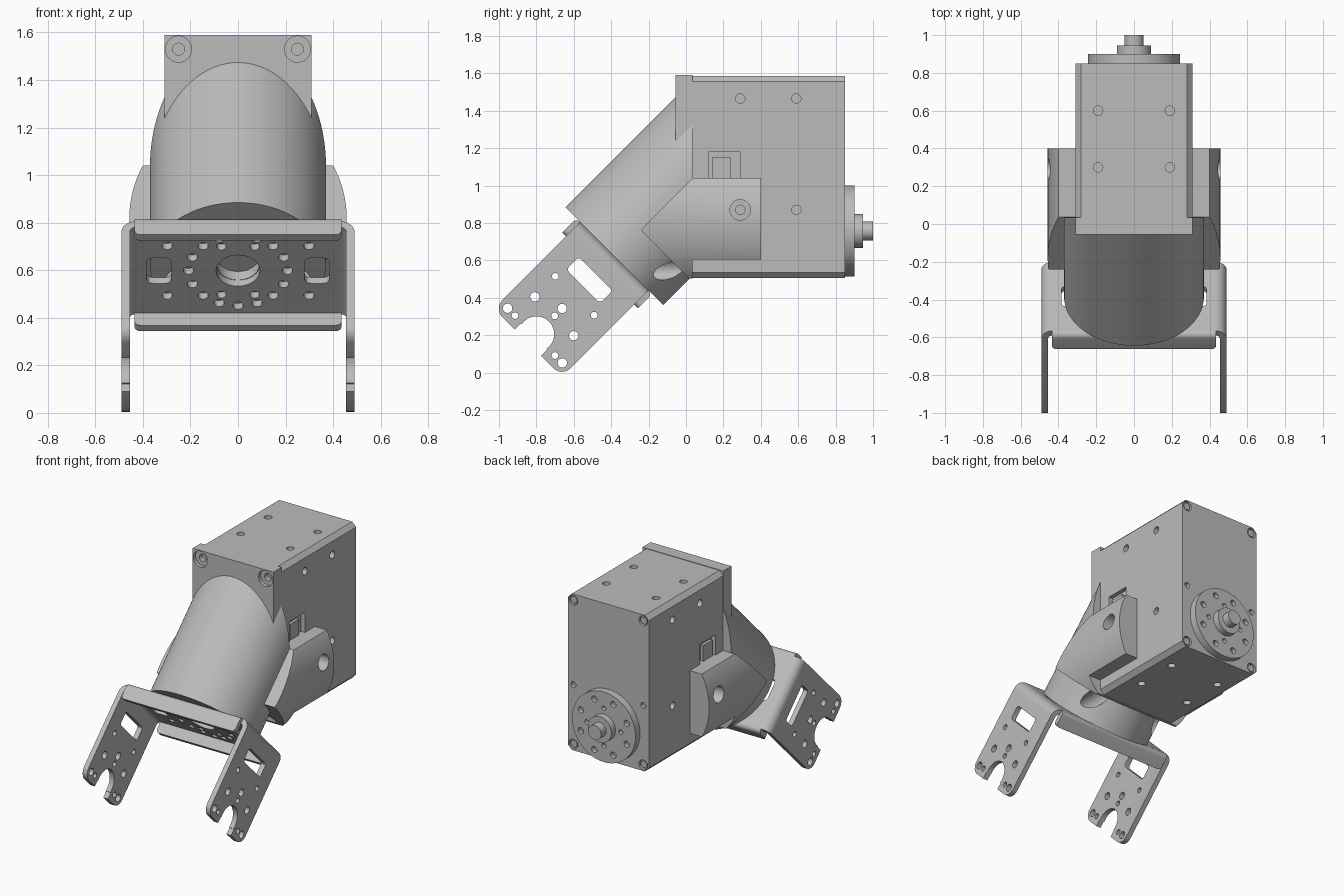
import bpy, bmesh
from math import pi, sin, cos, sqrt, radians
from mathutils import Matrix, Vector

if "Cube" in bpy.data.objects:
    bpy.data.objects.remove(bpy.data.objects["Cube"])

GREY = bpy.data.materials.new("machined_grey")
GREY.use_nodes = True
GREY.diffuse_color = (0.5, 0.5, 0.5, 1)
GREY.node_tree.nodes["Principled BSDF"].inputs["Base Color"].default_value = (0.5, 0.5, 0.5, 1)

# Tilted frame: local y runs down the 45 degree tube axis, local z across it
R = sqrt(0.5)
TILT = Matrix(((-1, 0, 0), (0, -R, -R), (0, -R, R))).to_4x4()
ROT = {'x': Matrix.Rotation(pi / 2, 4, 'Y'), 'y': Matrix.Rotation(pi / 2, 4, 'X'), 'z': Matrix()}
MID = 0.711
SIDES = (-1, 1)


def cyl(bm, axis, centre, r, length, n=20):
    bmesh.ops.create_cone(bm, cap_ends=True, segments=n, radius1=r, radius2=r, depth=length,
                          matrix=Matrix.Translation(centre) @ ROT[axis])


def box(bm, x, y, z):
    size = Matrix.Diagonal((x[1] - x[0], y[1] - y[0], z[1] - z[0], 1))
    mid = Vector((sum(x), sum(y), sum(z))) / 2
    return bmesh.ops.create_cube(bm, size=1, matrix=Matrix.Translation(mid) @ size)["verts"]


def bevel(bm, rule, offset, segments=1):
    """Bevel every edge whose midpoint and direction pass the rule."""
    picked = [e for e in bm.edges if rule((e.verts[0].co + e.verts[1].co) / 2,
                                         (e.verts[1].co - e.verts[0].co).normalized())]
    bmesh.ops.bevel(bm, geom=picked, offset=offset, segments=segments, profile=0.5,
                    affect='EDGES', clamp_overlap=True)


def prism(bm, points, axis, a, b):
    """Extrude a 2D outline between a and b along x or z."""
    place = (lambda p: (a, *p)) if axis == 'x' else (lambda p: (*p, a))
    face = bm.faces.new([bm.verts.new(place(p)) for p in points])
    ext = bmesh.ops.extrude_face_region(bm, geom=[face])["geom"]
    move = (b - a, 0, 0) if axis == 'x' else (0, 0, b - a)
    bmesh.ops.translate(bm, vec=move, verts=[g for g in ext if isinstance(g, bmesh.types.BMVert)])
    bmesh.ops.recalc_face_normals(bm, faces=bm.faces[:])


def make(name, bm, matrix=None):
    if matrix:
        bmesh.ops.transform(bm, matrix=matrix, verts=bm.verts[:])
    bmesh.ops.recalc_face_normals(bm, faces=bm.faces[:])
    mesh = bpy.data.meshes.new(name)
    bm.to_mesh(mesh)
    bm.free()
    mesh.materials.append(GREY)
    ob = bpy.data.objects.new(name, mesh)
    bpy.context.scene.collection.objects.link(ob)
    return ob


def boolean(ob, bm, op='DIFFERENCE', matrix=None):
    tool = make("cutter", bm, matrix)
    tool.hide_render = True
    mod = ob.modifiers.new("cut", 'BOOLEAN')
    mod.operation, mod.object, mod.solver = op, tool, 'EXACT'
    bpy.context.view_layer.update()
    ob_eval = ob.evaluated_get(bpy.context.evaluated_depsgraph_get())
    mesh = bpy.data.meshes.new_from_object(ob_eval)
    ob.modifiers.clear()
    ob.data = mesh
    bpy.data.objects.remove(tool)


parts = []

# Motor housing with chamfered long edges
bm = bmesh.new()
box(bm, (-0.31, 0.31), (0.035, 0.85), (0.505, 1.587))
bevel(bm, lambda m, d: abs(d.y) > 0.9, 0.03)
housing = make("motor_housing", bm)
bm = bmesh.new()
for s in SIDES:
    for y in (0.29, 0.59):
        for z in (0.87, 1.465):
            cyl(bm, 'x', (s * 0.31, y, z), 0.025, 0.08)
    for y in (0.3, 0.6):
        for z in (0.505, 1.587):
            cyl(bm, 'z', (s * 0.19, y, z), 0.025, 0.08)
    for z in (0.548, 1.545):
        cyl(bm, 'y', (s * 0.268, 0.85, z), 0.034, 0.04)
    cyl(bm, 'y', (s * 0.268, 0.85, 0.96), 0.02, 0.05)
    box(bm, sorted((s * 0.28, s * 0.35)), (0.12, 0.29), (1.0, 1.18))
boolean(housing, bm)
parts.append(housing)

# Rear screws and connector blocks sunk in the housing
bm = bmesh.new()
for s in SIDES:
    for z in (0.548, 1.545):
        cyl(bm, 'y', (s * 0.268, 0.835, z), 0.025, 0.02)
parts.append(make("rear_screws", bm))
bm = bmesh.new()
for s in SIDES:
    box(bm, sorted((s * 0.27, s * 0.3)), (0.14, 0.24), (1.02, 1.15))
parts.append(make("side_connectors", bm))

# Output horn, hub and shaft
bm = bmesh.new()
cyl(bm, 'y', (0, 0.87, 0.757), 0.243, 0.06, 64)
horn = make("output_horn", bm)
bm = bmesh.new()
for i in range(8):
    a = i * pi / 4 + pi / 8
    cyl(bm, 'y', (0.19 * cos(a), 0.9, 0.757 + 0.19 * sin(a)), 0.021, 0.06)
for i in range(4):
    a = i * pi / 2
    cyl(bm, 'y', (0.13 * cos(a), 0.9, 0.757 + 0.13 * sin(a)), 0.016, 0.06)
boolean(horn, bm)
parts.append(horn)
for name, r, y0, y1 in (("horn_hub", 0.09, 0.89, 0.945), ("output_shaft", 0.05, 0.94, 1.0)):
    bm = bmesh.new()
    cyl(bm, 'y', (0, (y0 + y1) / 2, 0.757), r, y1 - y0, 40)
    parts.append(make(name, bm))

# Mounting plate with counterbored screw holes
bm = bmesh.new()
box(bm, (-0.31, 0.31), (-0.055, 0.034), (1.0, 1.59))
plate = make("mounting_plate", bm)
for r, depth in ((0.055, 0.05), (0.025, 0.12)):
    bm = bmesh.new()
    for s in SIDES:
        cyl(bm, 'y', (s * 0.25, -0.055, 1.53), r, depth, 28)
    boolean(plate, bm)
parts.append(plate)

# Tilted tube, trimmed flat against the housing
bm = bmesh.new()
cyl(bm, 'y', (0, -0.87, MID), 0.37, 1.4, 96)
bmesh.ops.transform(bm, matrix=TILT, verts=bm.verts[:])
cut = bmesh.ops.bisect_plane(bm, geom=bm.verts[:] + bm.edges[:] + bm.faces[:],
                             plane_co=(0, 0.034, 0), plane_no=(0, 1, 0), clear_outer=True)
bmesh.ops.contextual_create(bm, geom=[g for g in cut["geom_cut"] if isinstance(g, bmesh.types.BMEdge)])
tube = make("tilted_tube", bm)


def access_holes():
    bm = bmesh.new()
    for s in SIDES:
        cyl(bm, 'y', (s * 0.25, -0.3, 0.55), 0.055, 0.6, 28)
    return bm


boolean(tube, access_holes())
bm = bmesh.new()
cyl(bm, 'y', (0, -0.17, MID), 0.09, 0.1, 32)
boolean(tube, bm, matrix=TILT)
parts.append(tube)

# Side wings: outline rounded by a horizontal cylinder
bm = bmesh.new()
prism(bm, [(0.4, 0.605), (0.4, 1.04), (0.036, 1.04), (-0.242, 0.762), (0.018, 0.502),
           (0.034, 0.502), (0.034, 0.605)], 'x', -0.6, 0.6)
wings = make("side_wings", bm)
bm = bmesh.new()
cyl(bm, 'y', (0, 0, 0.82), 0.457, 2, 96)
boolean(wings, bm, 'INTERSECT')
bm = bmesh.new()
for s in SIDES:
    cyl(bm, 'x', (s * 0.45, 0.29, 0.87), 0.055, 0.3, 28)
boolean(wings, bm)
boolean(wings, access_holes())
parts.append(wings)

# U bracket with rounded bends and arm tips
LO, HI, TIP = 0.453, 0.969, 0.485
bm = bmesh.new()
prism(bm, [(-0.49, TIP), (-0.49, -0.17), (0.49, -0.17), (0.49, TIP),
           (0.455, TIP), (0.455, -0.135), (-0.455, -0.135), (-0.455, TIP)], 'z', LO, HI)
bevel(bm, lambda m, d: abs(d.z) > 0.9 and m.y < -0.16, 0.06, 6)
bevel(bm, lambda m, d: abs(d.z) > 0.9 and -0.14 < m.y < -0.13, 0.025, 4)
bevel(bm, lambda m, d: abs(d.x) > 0.9 and m.y > TIP - 0.01, 0.065, 6)
bracket = make("u_bracket", bm)

# Arm tip notches, windows and drill holes through both arms
bm = bmesh.new()
cyl(bm, 'x', (0, 0.42, MID), 0.095, 1.4, 40)
boolean(bracket, bm)
bm = bmesh.new()
box(bm, (-0.7, 0.7), (0.44, 0.6), (MID - 0.1, MID + 0.1))
boolean(bracket, bm)
bm = bmesh.new()
box(bm, (-0.7, 0.7), (-0.032, 0.062), (0.587, 0.842))
bevel(bm, lambda m, d: abs(d.x) > 0.9, 0.018, 3)
for y, off, r in ((0.13, 0.147, 0.018), (0.285, 0.147, 0.025), (0.431, 0.207, 0.025), (0.431, 0.151, 0.018)):
    for s in SIDES:
        cyl(bm, 'x', (0, y, MID + s * off), r, 1.4)
cyl(bm, 'x', (0, 0.226, MID), 0.025, 1.4)
cyl(bm, 'x', (0, 0.282, MID), 0.018, 1.4)
boolean(bracket, bm)

# Base holes: centre bore, ring, outer holes and slots
bm = bmesh.new()
cyl(bm, 'y', (0, -0.15, MID), 0.092, 0.12, 40)
for i in range(16):
    a = i * pi / 8
    cyl(bm, 'y', (0.208 * cos(a), -0.15, MID + 0.208 * sin(a)), 0.022, 0.12, 16)
for s in SIDES:
    for t in SIDES:
        cyl(bm, 'y', (s * 0.298, -0.15, MID + t * 0.148), 0.022, 0.12, 16)
        cyl(bm, 'y', (s * 0.07, -0.15, MID + t * 0.143), 0.02, 0.12, 16)
    box(bm, sorted((s * 0.28, s * 0.385)), (-0.2, -0.1), (MID - 0.075, MID + 0.075))
bevel(bm, lambda m, d: abs(d.y) > 0.9 and abs(abs(m.z - MID) - 0.075) < 0.001 and abs(m.x) > 0.27, 0.025, 3)
boolean(bracket, bm)
bracket.data.transform(TILT)
parts.append(bracket)

# Stiffening lips along both long edges of the bracket base
for name, t in (("lower_lip", -1), ("upper_lip", 1)):
    bm = bmesh.new()
    box(bm, (-0.435, 0.435), (-0.17, -0.062), sorted((MID + t * 0.252, MID + t * 0.287)))
    bevel(bm, lambda m, d: abs(d.x) > 0.9 and m.y < -0.16 and abs(m.z - MID) > 0.28, 0.03, 5)
    bevel(bm, lambda m, d: abs(d.z) > 0.9 and m.y > -0.07, 0.025, 4)
    parts.append(make(name, bm, TILT))

for ob in parts:
    ob.data.shade_smooth()
    ob.data.set_sharp_from_angle(angle=radians(30))
